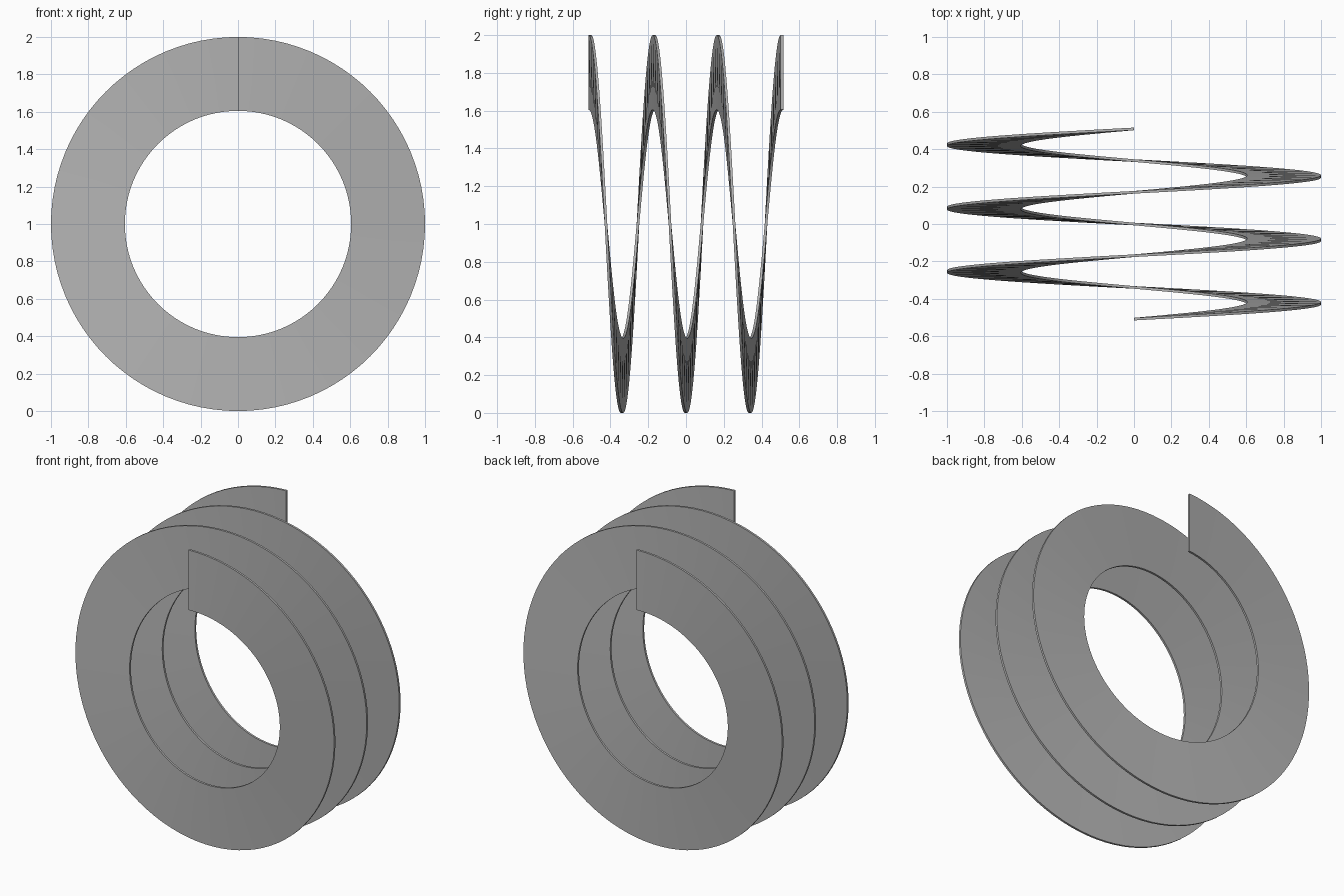
import bpy, bmesh, math

cube = bpy.data.objects.get("Cube")
if cube:
    bpy.data.objects.remove(cube, do_unlink=True)

TURNS, STEPS = 3, 96           # turns and segments per turn
OUTER, INNER = 1.0, 0.605      # ribbon radii
PITCH, THICK = 0.339, 0.014    # advance per turn, ribbon thickness

# Plain grey material
grey = bpy.data.materials.new("grey")
grey.use_nodes = True
colour = (0.45, 0.45, 0.45, 1)
grey.diffuse_color = colour
grey.node_tree.nodes["Principled BSDF"].inputs["Base Color"].default_value = colour

# Flat ribbon section swept along a helix about the y axis
section = [(INNER, -THICK / 2), (OUTER, -THICK / 2), (OUTER, THICK / 2), (INNER, THICK / 2)]
bm = bmesh.new()
rings = []
for i in range(TURNS * STEPS + 1):
    turn = i / STEPS
    a = turn * math.tau
    y = (turn - TURNS / 2) * PITCH
    rings.append([bm.verts.new((r * math.sin(a), y + dy, 1 + r * math.cos(a)))
                  for r, dy in section])
for a, b in zip(rings, rings[1:]):
    for j in range(4):
        k = (j + 1) % 4
        bm.faces.new((a[j], a[k], b[k], b[j]))

# End caps
bm.faces.new(rings[0])
bm.faces.new(rings[-1])
bmesh.ops.recalc_face_normals(bm, faces=bm.faces)

mesh = bpy.data.meshes.new("spiral_ribbon")
bm.to_mesh(mesh)
bm.free()
mesh.materials.append(grey)
ribbon = bpy.data.objects.new("spiral_ribbon", mesh)
bpy.context.collection.objects.link(ribbon)
bpy.context.view_layer.objects.active = ribbon
ribbon.select_set(True)
bpy.ops.object.shade_smooth_by_angle(angle=math.radians(30))
